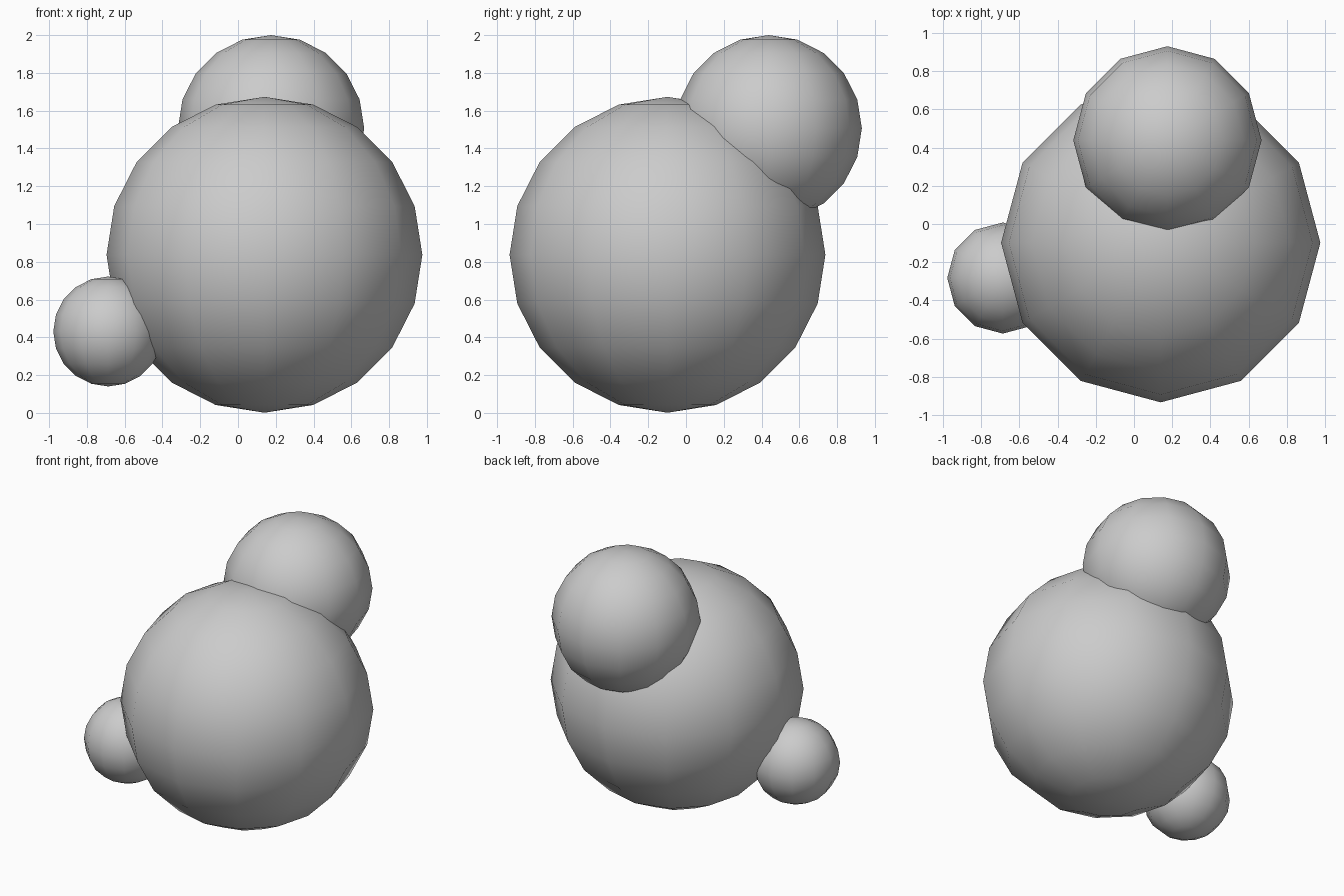
import bpy

if "Cube" in bpy.data.objects:
    bpy.data.objects.remove(bpy.data.objects["Cube"])


def ball(name, radius, location):
    """Smooth-shaded, coarse UV sphere."""
    bpy.ops.mesh.primitive_uv_sphere_add(
        segments=12, ring_count=10, radius=radius, location=location)
    obj = bpy.context.object
    obj.name = name
    obj.data.name = name
    bpy.ops.object.shade_smooth()
    return obj


# Large central ball
ball("large_ball", 0.836, (0.14, -0.098, 0.837))
# Medium ball sunk into the upper back
ball("medium_ball", 0.493, (0.175, 0.438, 1.507))
# Small ball sunk into the lower left side
ball("small_ball", 0.291, (-0.687, -0.283, 0.431))
